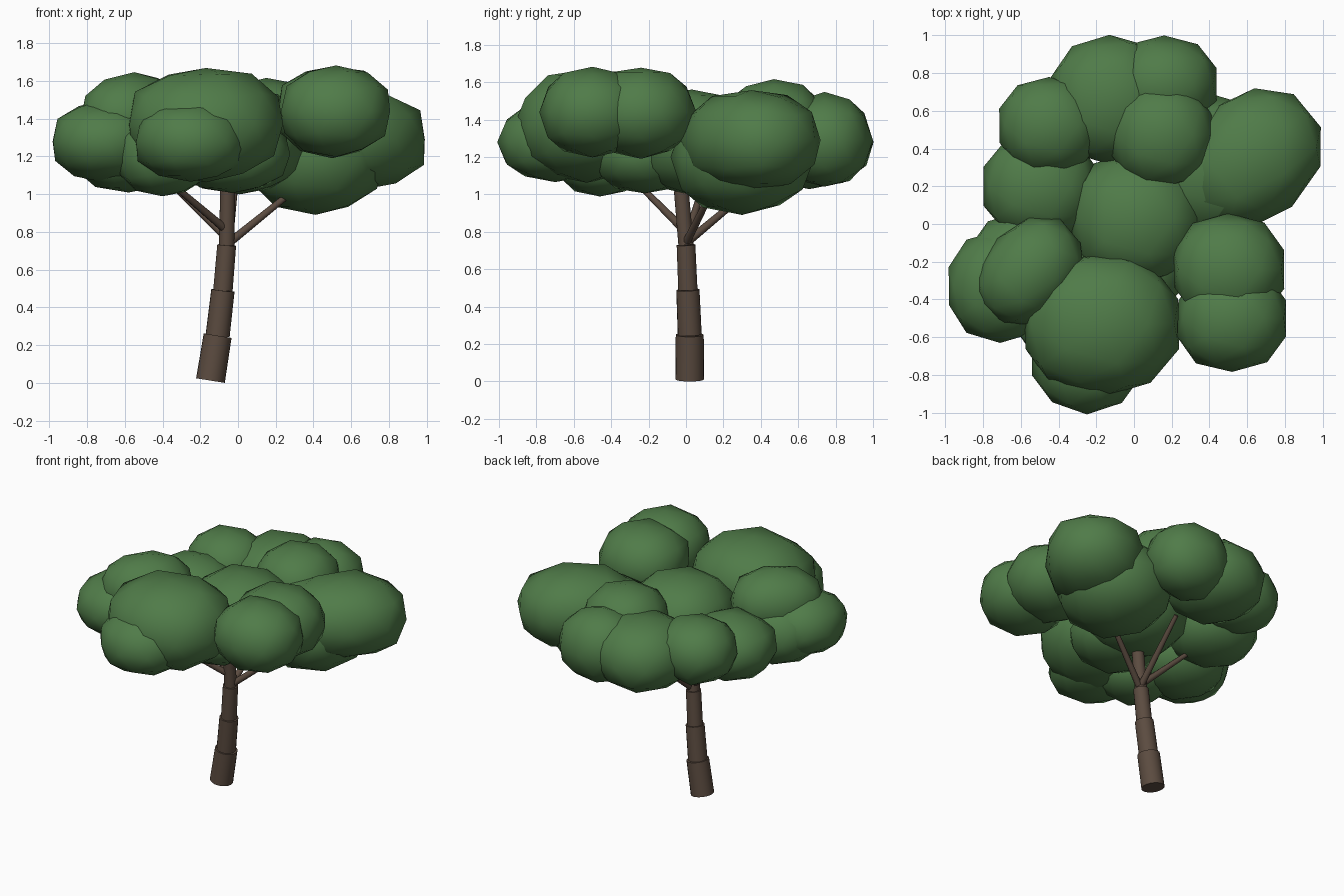
import bpy, bmesh, random
from math import copysign, radians
from mathutils import Matrix, Vector

random.seed(4)
cube = bpy.data.objects.get("Cube")
if cube:
    bpy.data.objects.remove(cube, do_unlink=True)


def material(name, color):
    m = bpy.data.materials.new(name)
    m.use_nodes = True
    m.diffuse_color = color
    m.node_tree.nodes["Principled BSDF"].inputs["Base Color"].default_value = color
    return m


leaf_green = material("leaf green", (0.08, 0.2, 0.066, 1))
bark_brown = material("bark brown", (0.105, 0.071, 0.051, 1))


def add_object(name, bm, mat):
    mesh = bpy.data.meshes.new(name)
    bm.to_mesh(mesh)
    bm.free()
    mesh.materials.append(mat)
    obj = bpy.data.objects.new(name, mesh)
    bpy.context.collection.objects.link(obj)


def limb(name, start, end, r_start, r_end, sides):
    """Straight round limb between two points."""
    start, end = Vector(start), Vector(end)
    axis = end - start
    bm = bmesh.new()
    bmesh.ops.create_cone(bm, cap_ends=True, segments=sides, radius1=r_start,
                          radius2=r_end, depth=axis.length)
    turn = axis.to_track_quat('Z', 'Y')
    for v in bm.verts:
        v.co = turn @ v.co + (start + end) / 2
    for f in bm.faces:
        f.smooth = len(f.verts) == 4
    for e in bm.edges:
        e.smooth = all(len(f.verts) == 4 for f in e.link_faces)
    add_object(name, bm, bark_brown)


def leaf_clump(name, centre, radii, yaw=0):
    """Low-poly, slightly boxy and uneven flattened ball."""
    bm = bmesh.new()
    bmesh.ops.create_icosphere(bm, subdivisions=2, radius=1)
    turn = Matrix.Rotation(radians(yaw), 3, 'Z')
    for v in bm.verts:
        k = random.uniform(0.99, 1.04)
        local = Vector(copysign(abs(p) ** 0.91, p) * r * k for p, r in zip(v.co, radii))
        v.co = turn @ local + Vector(centre)
    for f in bm.faces:
        f.smooth = True
    add_object(name, bm, leaf_green)


# Trunk: stacked sections, each thinner than the one below
joints = [(-.146, .02, .012), (-.108, .02, .25), (-.08, .01, .49),
          (-.06, 0, .73), (-.055, -.025, 1.02)]
for i, radius in enumerate((.077, .064, .052, .041)):
    limb(f"trunk_section_{i + 1}", joints[i], joints[i + 1], radius, radius * .97, 20)

# Branches
for side, start, end in (
        ("left", (-.05, 0, .74), (.37, .17, 1.08)),
        ("back", (-.05, 0, .74), (-.01, .42, 1.09)),
        ("right", (-.05, 0, .76), (-.4, .11, 1.1)),
        ("front_right", (-.05, 0, .8), (-.38, -.28, 1.08))):
    limb(f"branch_{side}", start, end, .023, .015, 10)

# Foliage clumps: centre, radii and sometimes a turn
clumps = {
    "centre": ((.01, .03, 1.28), (.35, .35, .28)),
    "centre_low": ((-.03, -.22, 1.21), (.31, .28, .2)),
    "left_back": ((.62, .35, 1.29), (.41, .33, .27), 40),
    "left_back_low": ((.41, .3, 1.2), (.37, .38, .3)),
    "left": ((.5, -.24, 1.44), (.3, .29, .24)),
    "left_front": ((.52, -.5, 1.44), (.3, .28, .235)),
    "front": ((-.17, -.53, 1.37), (.42, .38, .3)),
    "front_low": ((-.25, -.7, 1.28), (.3, .3, .21)),
    "right_front_top": ((-.55, -.25, 1.41), (.31, .24, .23), 45),
    "right_front": ((-.71, -.33, 1.28), (.28, .29, .21)),
    "right_front_inner": ((-.58, -.22, 1.24), (.31, .28, .23)),
    "right_front_low": ((-.4, -.46, 1.2), (.25, .25, .21)),
    "right": ((-.5, .2, 1.25), (.3, .29, .22)),
    "right_back": ((-.45, .52, 1.33), (.27, .26, .22)),
    "back": ((-.13, .66, 1.28), (.32, .34, .25)),
    "back_left": ((.16, .74, 1.29), (.28, .25, .25)),
    "back_top": ((.15, .47, 1.38), (.28, .28, .23)),
}
for name, shape in clumps.items():
    leaf_clump("foliage_" + name, *shape)
